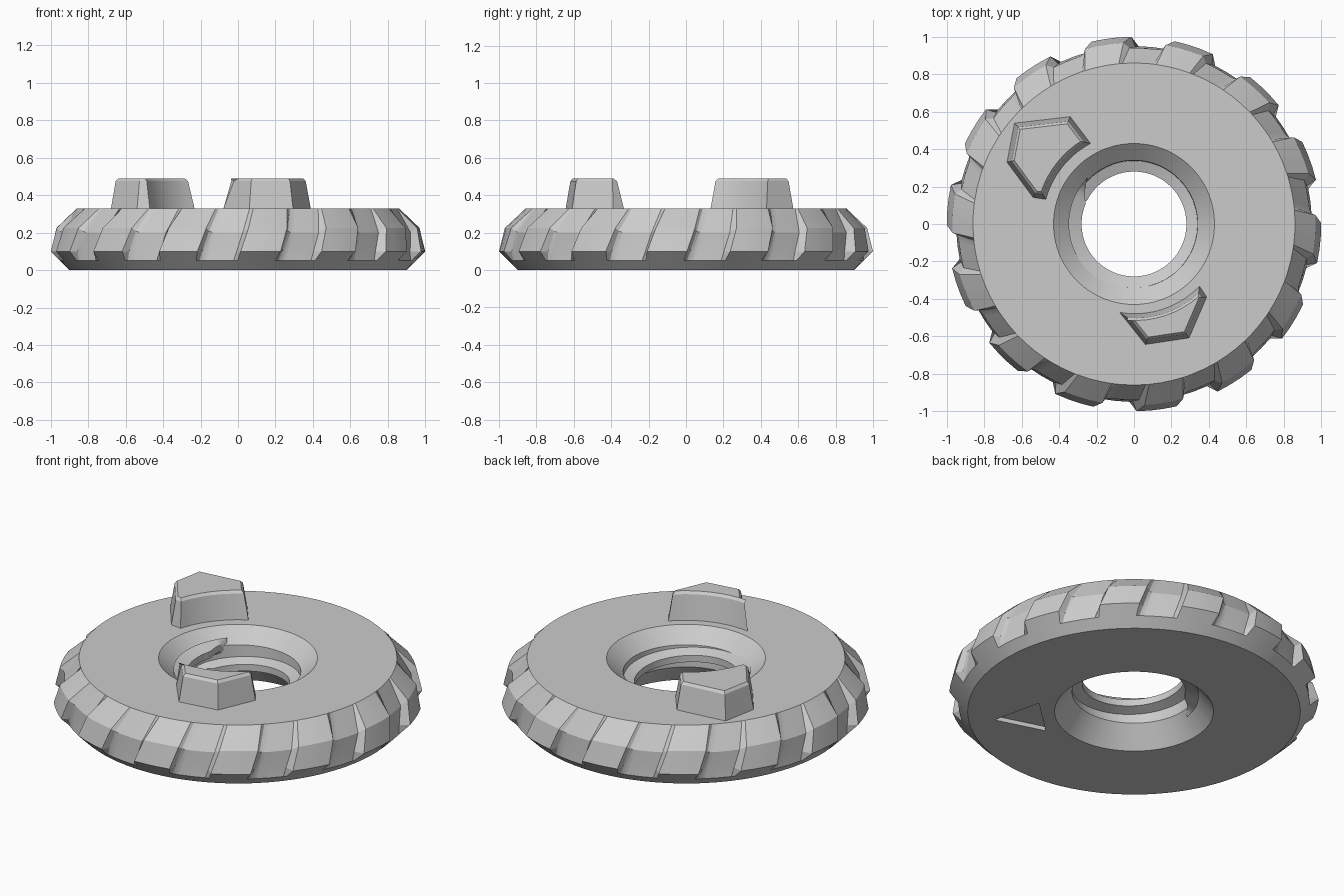
import bpy, bmesh, math
from mathutils import Vector
from math import radians, cos, sin, atan2, hypot

cube = bpy.data.objects.get("Cube")
if cube:
    bpy.data.objects.remove(cube, do_unlink=True)

grey = bpy.data.materials.new("plain_grey")
grey.use_nodes = True
colour = (0.6, 0.6, 0.6, 1)
grey.diffuse_color = colour
grey.node_tree.nodes["Principled BSDF"].inputs["Base Color"].default_value = colour


def make(name, rings, closed=False):
    """Bridge a list of equal rings of points into a solid."""
    bm = bmesh.new()
    loops = [[bm.verts.new(p) for p in ring] for ring in rings]
    pairs = list(zip(loops, loops[1:]))
    if closed:
        pairs.append((loops[-1], loops[0]))
    for a, b in pairs:
        for i in range(len(a)):
            j = (i + 1) % len(a)
            bm.faces.new((a[i], a[j], b[j], b[i]))
    if not closed:
        bm.faces.new(loops[0])
        bm.faces.new(loops[-1])
    bmesh.ops.recalc_face_normals(bm, faces=bm.faces)
    mesh = bpy.data.meshes.new(name)
    bm.to_mesh(mesh)
    bm.free()
    mesh.materials.append(grey)
    obj = bpy.data.objects.new(name, mesh)
    bpy.context.collection.objects.link(obj)
    return obj


def activate(obj):
    bpy.ops.object.select_all(action='DESELECT')
    obj.select_set(True)
    bpy.context.view_layer.objects.active = obj


def smooth(obj, angle=20):
    activate(obj)
    bpy.ops.object.shade_smooth_by_angle(angle=radians(angle))


# Wheel body: each row holds the groove (r, z) and the tooth (r, z)
TEETH = 14
outer = [((0.90, 0), (0.90, 0)), ((0.95, 0.05), (0.95, 0.05)),
         ((0.945, 0.10), (1.0, 0.10)), ((0.94, 0.20), (0.97, 0.225)),
         ((0.86, 0.33), (0.86, 0.33))]
bore = [(0.43, 0.33), (0.34, 0.25), (0.335, 0.12), (0.43, 0)]
# Position within one tooth pitch, and how far the tooth rises there
columns = [(-0.29, 0), (-0.24, 1), (-0.08, 1), (0.08, 1), (0.24, 1),
           (0.28, 0.3), (0.32, 0.07), (0.37, 0), (0.54, 0)]


def body_ring(groove, tooth, twist):
    ring = []
    for k in range(TEETH):
        for pos, rise in columns:
            r, z = Vector(groove).lerp(Vector(tooth), rise)
            a = radians(-83 + (k + pos) * 360 / TEETH + twist * (z - 0.1))
            ring.append((r * cos(a), r * sin(a), z))
    return ring


rows = [body_ring(g, t, 20) for g, t in outer] + [body_ring(p, p, 0) for p in bore]
body = make("wheel_body", rows, closed=True)

# Arrow mark sunk into the underside
out = Vector((cos(radians(-47)), sin(radians(-47)), 0))
side = Vector((-out.y, out.x, 0))
tri = [out * 0.76, out * 0.5 + side * 0.15, out * 0.5 - side * 0.15]
cutter = make("arrow_cutter", [[p + Vector((0, 0, z)) for p in tri] for z in (-0.05, 0.025)])
cutter.hide_render = True
activate(body)
cut = body.modifiers.new("arrow_mark", 'BOOLEAN')
cut.operation = 'DIFFERENCE'
cut.solver = 'EXACT'
cut.object = cutter
bpy.ops.object.modifier_apply(modifier=cut.name)
bpy.data.objects.remove(cutter, do_unlink=True)
smooth(body)

# Spiral ridge inside the bore
section = [(0.35, -0.045), (0.28, -0.02), (0.28, 0.02), (0.35, 0.045)]
steps = 90
rings = []
for i in range(steps + 1):
    turn = -100 + 400 * i / steps
    a = radians(235 + turn)
    mid = 0.215 - 0.108 * turn / 360
    fade = min(1, i / 5, (steps - i) / 5)
    rings.append([((0.35 + (r - 0.35) * fade) * cos(a), (0.35 + (r - 0.35) * fade) * sin(a), mid + h)
                  for r, h in section])
smooth(make("bore_ridge", rings), 30)


# Raised lugs, each with one side curved around the bore
def inset(points, d):
    """Move every side of a counter-clockwise outline inward by d."""
    result = []
    for i, p in enumerate(points):
        e1 = (p - points[i - 1]).normalized()
        e2 = (points[(i + 1) % len(points)] - p).normalized()
        n1, n2 = Vector((-e1.y, e1.x)), Vector((-e2.y, e2.x))
        result.append(p + (n1 + n2) * d / (1 + n1.dot(n2)))
    return result


def lug(name, corners):
    # The curved side runs from the last corner back to the first
    pts = [Vector(c) for c in corners]
    a0, a1 = (atan2(p.y, p.x) for p in (pts[-1], pts[0]))
    r0, r1 = (hypot(*p) for p in (pts[-1], pts[0]))
    n = 10
    for i in range(1, n):
        t = i / n
        a, r = a0 + (a1 - a0) * t, r0 + (r1 - r0) * t
        pts.append(Vector((r * cos(a), r * sin(a))))
    area = sum(p.cross(pts[(i + 1) % len(pts)]) for i, p in enumerate(pts))
    if area < 0:
        pts.reverse()
    levels = [(0, 0.32), (0.025, 0.475), (0.038, 0.49)]
    smooth(make(name, [[(p.x, p.y, z) for p in inset(pts, d)] for d, z in levels]))


lug("large_lug", [(-0.23, 0.43), (-0.34, 0.575), (-0.64, 0.54),
                  (-0.68, 0.33), (-0.54, 0.14), (-0.47, 0.13)])
lug("small_lug", [(-0.08, -0.47), (0.06, -0.645), (0.295, -0.61),
                  (0.39, -0.39), (0.35, -0.33)])
